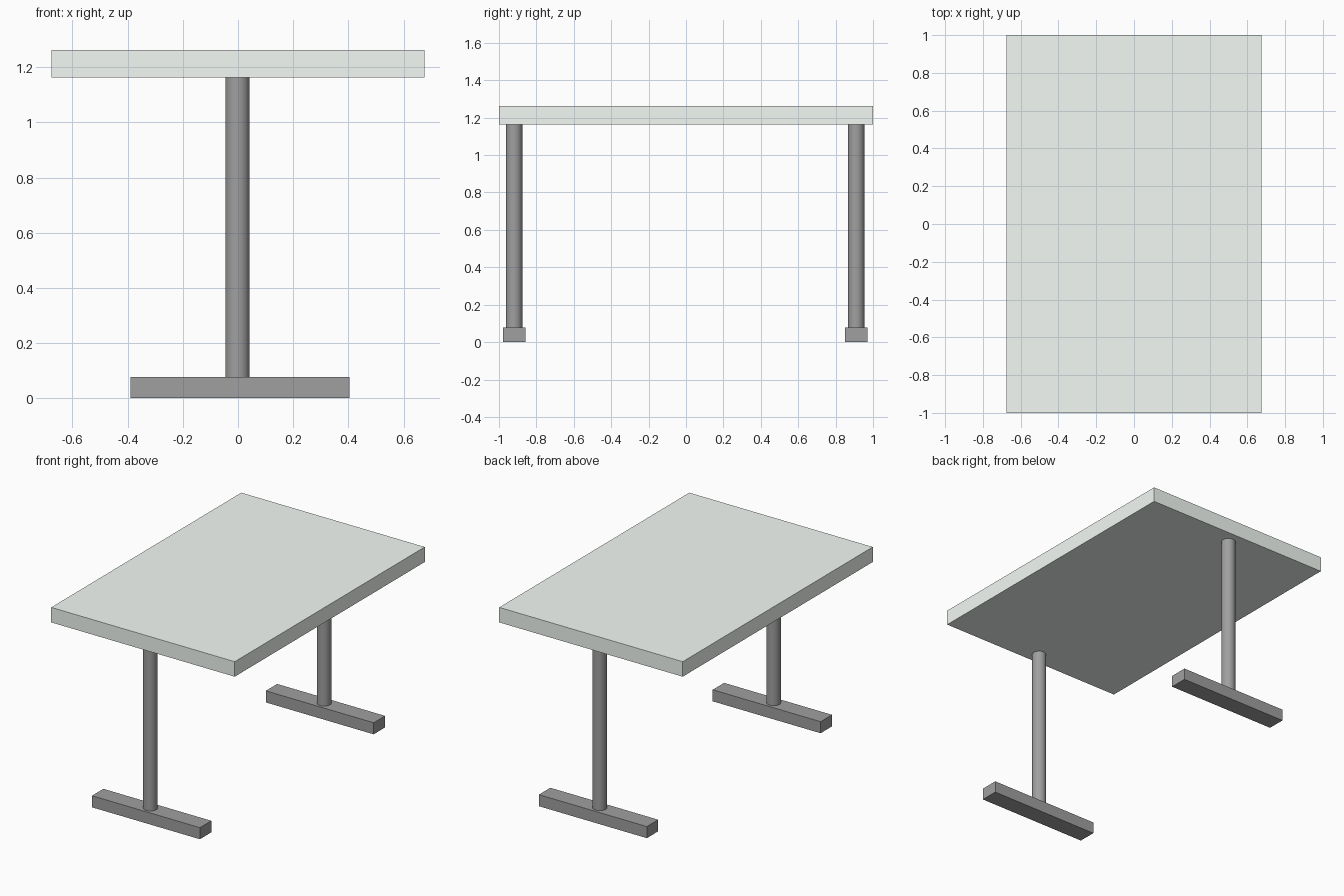
import bpy
import math

if "Cube" in bpy.data.objects:
    bpy.data.objects.remove(bpy.data.objects["Cube"])


def material(name, color):
    m = bpy.data.materials.new(name)
    m.diffuse_color = color
    m.use_nodes = True
    m.node_tree.nodes["Principled BSDF"].inputs["Base Color"].default_value = m.diffuse_color
    return m


pale = material("pale_top", (0.90, 0.955, 0.91, 1))
dark = material("dark_metal", (0.35, 0.35, 0.35, 1))


def box(name, center, size, mat):
    bpy.ops.mesh.primitive_cube_add(size=1, location=center)
    ob = bpy.context.object
    ob.name = name
    ob.scale = size
    bpy.ops.object.transform_apply(location=False, rotation=False, scale=True)
    ob.data.materials.append(mat)
    return ob


def post(name, x, y, z0, z1, radius, mat):
    bpy.ops.mesh.primitive_cylinder_add(
        vertices=32, radius=radius, depth=z1 - z0, location=(x, y, (z0 + z1) / 2))
    ob = bpy.context.object
    ob.name = name
    bpy.ops.object.shade_smooth_by_angle(angle=math.radians(30))
    ob.data.materials.append(mat)
    return ob


FOOT_TOP, SLAB_BOTTOM, SLAB_TOP = 0.077, 1.163, 1.263

# Table slab
box("table_top", (0, 0, (SLAB_BOTTOM + SLAB_TOP) / 2),
    (1.352, 2.0, SLAB_TOP - SLAB_BOTTOM), pale)

# One T-shaped support at each end
for side, y in (("front", -0.919), ("back", 0.91)):
    box(side + "_foot", (0.007, y, FOOT_TOP / 2), (0.795, 0.12, FOOT_TOP), dark)
    post(side + "_leg", -0.002, y, FOOT_TOP, SLAB_BOTTOM, 0.044, dark)
